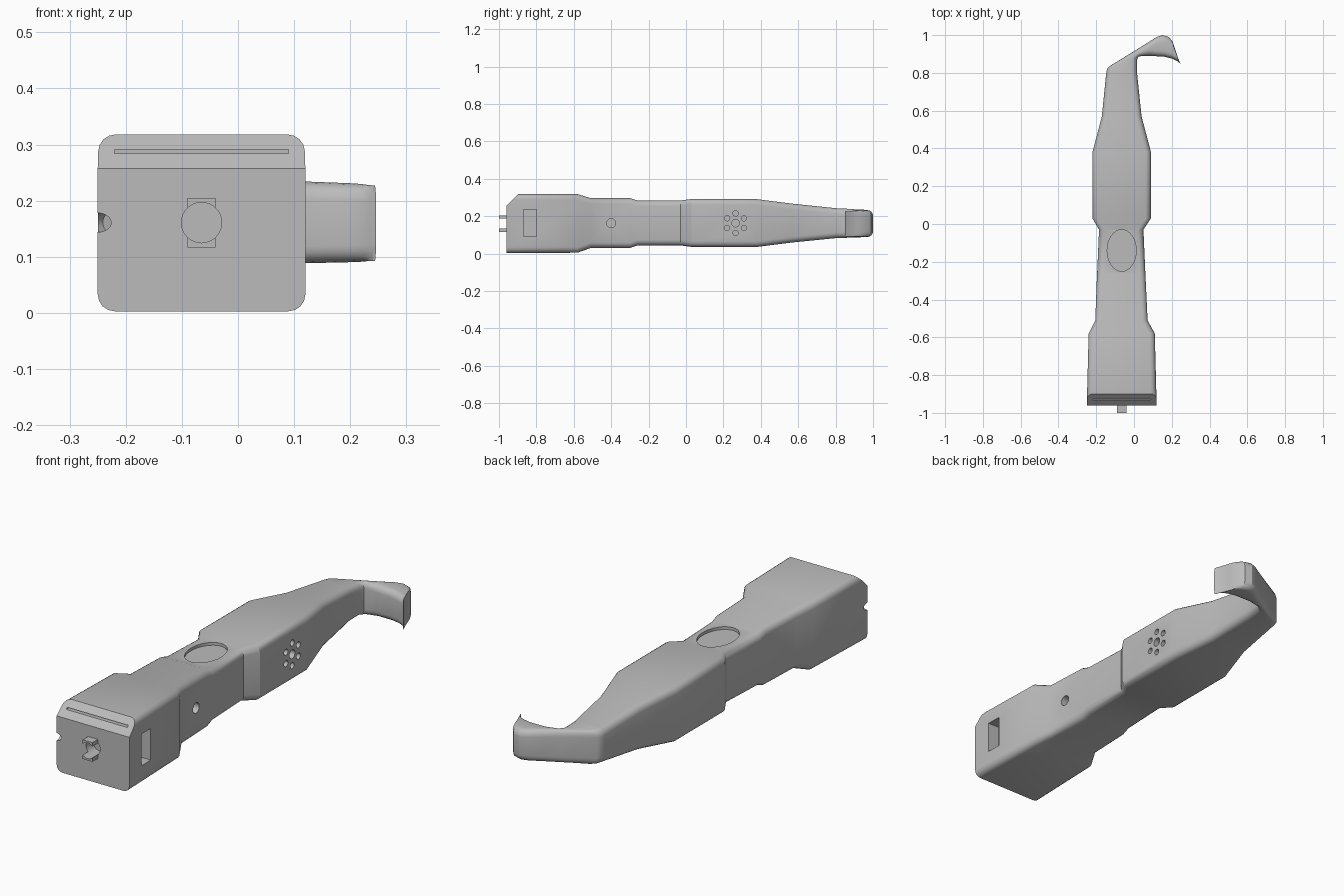
import bpy, bmesh, math
from mathutils import Matrix, Vector

cube = bpy.data.objects.get("Cube")
if cube:
    bpy.data.objects.remove(cube)

grey = bpy.data.materials.new("plain grey")
grey.use_nodes = True
COLOUR = (0.5, 0.5, 0.5, 1)
grey.diffuse_color = COLOUR
grey.node_tree.nodes["Principled BSDF"].inputs["Base Color"].default_value = COLOUR


def make_object(name, bm):
    bmesh.ops.recalc_face_normals(bm, faces=bm.faces)
    mesh = bpy.data.meshes.new(name)
    bm.to_mesh(mesh)
    bm.free()
    mesh.materials.append(grey)
    obj = bpy.data.objects.new(name, mesh)
    bpy.context.collection.objects.link(obj)
    return obj


def add_box(bm, centre, size):
    bmesh.ops.create_cube(bm, size=1, matrix=Matrix.Translation(centre) @ Matrix.Diagonal((*size, 1)))


def add_cylinder(bm, centre, axis, radius, depth, stretch=1):
    turn = Vector(axis).to_track_quat('Z', 'Y').to_matrix().to_4x4()
    scale = Matrix.Diagonal((1, stretch, 1, 1))
    bmesh.ops.create_cone(bm, cap_ends=True, segments=32, radius1=radius, radius2=radius,
                          depth=depth, matrix=Matrix.Translation(centre) @ scale @ turn)


def cut(obj, bm):
    cutter = make_object("cutter", bm)
    cutter.hide_render = True
    mod = obj.modifiers.new("cut", 'BOOLEAN')
    mod.operation = 'DIFFERENCE'
    mod.solver = 'EXACT'
    mod.object = cutter
    bpy.context.view_layer.objects.active = obj
    bpy.ops.object.modifier_apply(modifier=mod.name)
    bpy.data.objects.remove(cutter)


def section(bm, lx, ly, rx, ry, low, high, radius=0.03, steps=5):
    """Rounded upright section spanning two plan points."""
    left, right = Vector((lx, ly, 0)), Vector((rx, ry, 0))
    width = (right - left).length
    across = (right - left) / width
    r = min(radius, width * 0.45)
    middle = (left + right) / 2
    ring = []
    for quarter, (sx, sz) in enumerate([(1, 1), (-1, 1), (-1, -1), (1, -1)]):
        for i in range(steps):
            a = math.pi / 2 * (quarter + i / (steps - 1))
            u = sx * (width / 2 - r) + r * math.cos(a)
            z = (high - radius if sz > 0 else low + radius) + radius * math.sin(a)
            ring.append(bm.verts.new(middle + across * u + Vector((0, 0, z))))
    return ring


# Handle: y, left x, right x, bottom, top
HANDLE = [
    (-.96, -.25, .12, .003, .318), (-.58, -.24, .11, .005, .318),
    (-.51, -.205, .072, .03, .297), (-.30, -.197, .062, .03, .297),
    (-.26, -.195, .06, .044, .284), (-.03, -.185, .05, .044, .284),
    (.03, -.22, .09, .036, .292), (.38, -.22, .09, .036, .291),
    (.57, -.17, .04, .06, .267), (.80, -.147, .016, .083, .243)]
# Hook: outer point, inner point
HOOK = [
    (-.142, .822, .017, .87), (-.13, .835, .022, .885), (0, .915, .032, .888),
    (.08, .965, .08, .89), (.12, .99, .12, .888), (.15, 1, .16, .886),
    (.185, .99, .2, .876), (.205, .965, .225, .865), (.22, .92, .237, .856),
    (.241, .855, .246, .85)]

bm = bmesh.new()
rings = [section(bm, l, y, r, y, b, t) for y, l, r, b, t in HANDLE]
for i, plan in enumerate(HOOK):
    f = i / (len(HOOK) - 1)
    rings.append(section(bm, *plan, .085 + .008 * f, .24 - .013 * f))
for a, b in zip(rings, rings[1:]):
    for i in range(len(a)):
        j = (i + 1) % len(a)
        bm.faces.new((a[i], a[j], b[j], b[i]))
bm.faces.new(rings[0])
bm.faces.new(rings[-1])
# Sloped upper front edge
result = bmesh.ops.bisect_plane(bm, geom=bm.verts[:] + bm.edges[:] + bm.faces[:],
                                plane_co=(0, -.96, .257), plane_no=(0, -1, 1), clear_outer=True)
bmesh.ops.holes_fill(bm, edges=[g for g in result["geom_cut"] if isinstance(g, bmesh.types.BMEdge)])
body = make_object("handle_and_hook", bm)

# Openings in the body
CX, CZ = -.065, .161
bm = bmesh.new()
add_cylinder(bm, (CX, -.14, .289), (0, 0, 1), .077, .036, 1.43)      # oval thumb dish
add_cylinder(bm, (CX, -.95, CZ), (0, 1, 0), .036, .08)               # round front socket
add_box(bm, (.10, -.835, .163), (.08, .07, .145))                    # side window
add_cylinder(bm, (.07, -.4, .163), (1, 0, 0), .024, .08)             # side button hole
add_cylinder(bm, (-.25, -.96, CZ), (1, 1, 0), .017, .06)             # corner notch
add_cylinder(bm, (.09, .265, .163), (1, 0, 0), .02, .05)             # speaker holes
for k in range(6):
    a = math.radians(90 + 60 * k)
    add_cylinder(bm, (.09, .265 + .052 * math.cos(a), .163 + .052 * math.sin(a)), (1, 0, 0), .014, .05)
add_box(bm, (CX, -.93, .2875), (.31, .04, .007))                     # long front slot
cut(body, bm)

# Paired front clip, arched on the inside
bm = bmesh.new()
add_box(bm, (CX, -.97, CZ), (.05, .06, .088))
clip = make_object("front_clip", bm)
bm = bmesh.new()
add_cylinder(bm, (CX, -.97, CZ), (0, 1, 0), .036, .2)
cut(clip, bm)

for obj in (body, clip):
    bpy.ops.object.select_all(action='DESELECT')
    obj.select_set(True)
    bpy.context.view_layer.objects.active = obj
    bpy.ops.object.shade_smooth_by_angle(angle=math.radians(30))
